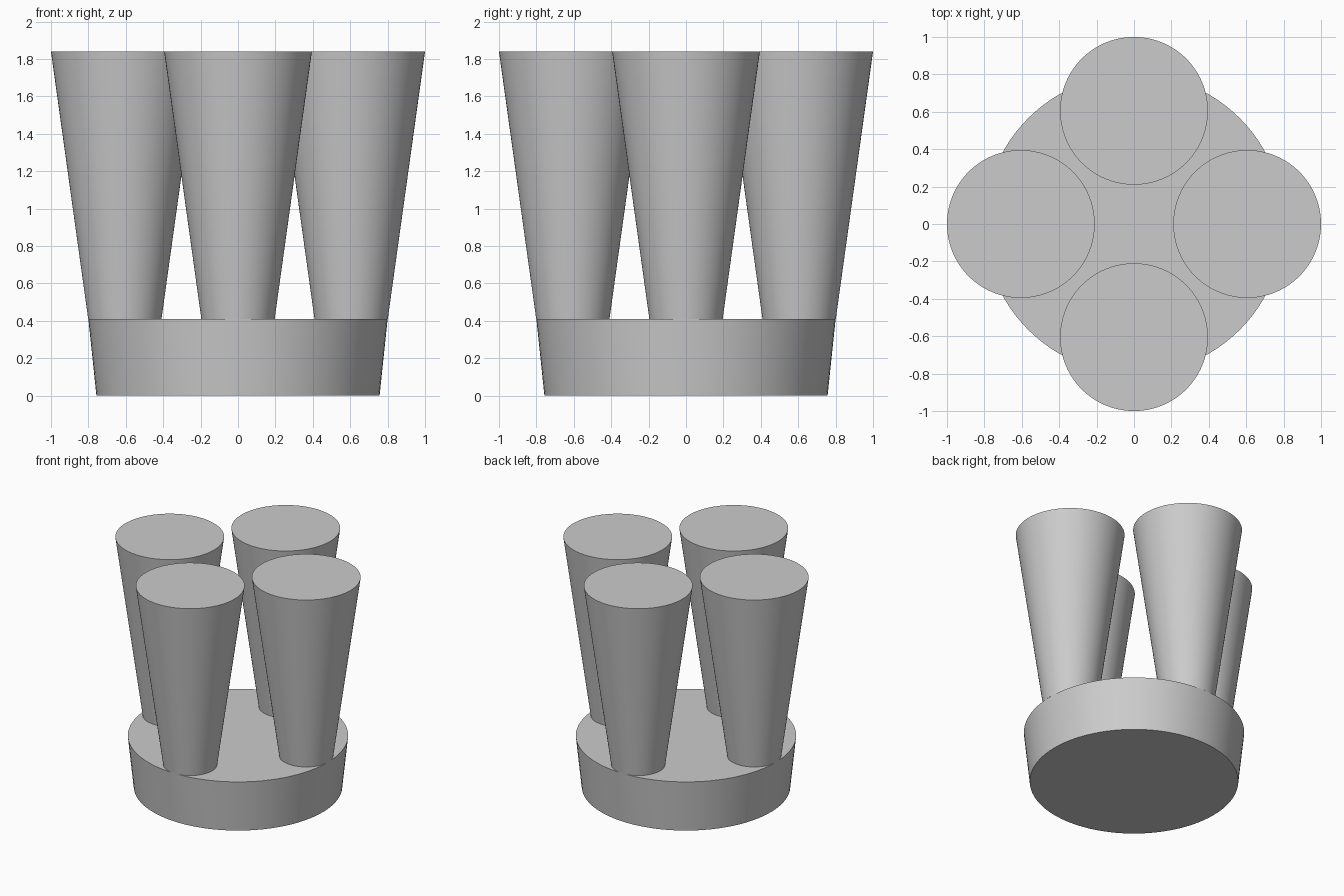
import bpy
from math import cos, sin, pi, radians

cube = bpy.data.objects.get("Cube")
if cube:
    bpy.data.objects.remove(cube, do_unlink=True)

# Plain grey material
grey = bpy.data.materials.new("plain grey")
grey.use_nodes = True
colour = (0.6, 0.6, 0.6, 1)
grey.diffuse_color = colour
grey.node_tree.nodes["Principled BSDF"].inputs["Base Color"].default_value = colour


def tapered_disc(name, x, y, z0, z1, r0, r1, sides=96):
    """Upright capped cone frustum between two heights."""
    bpy.ops.mesh.primitive_cone_add(
        vertices=sides, radius1=r0, radius2=r1, depth=z1 - z0,
        location=(x, y, (z0 + z1) / 2))
    ob = bpy.context.object
    ob.name = name
    ob.data.materials.append(grey)
    bpy.ops.object.shade_smooth_by_angle(angle=radians(30))
    return ob


BASE_TOP = 0.41
TOP = 1.84

# Round base, slightly wider at the top
tapered_disc("base", 0, 0, 0, BASE_TOP, 0.757, 0.8)

# Four flaring pegs standing around the rim
for i, side in enumerate(("left", "back", "right", "front")):
    a = i * pi / 2
    tapered_disc(side + "_peg", 0.605 * cos(a), 0.605 * sin(a),
                 BASE_TOP, TOP, 0.196, 0.395)
